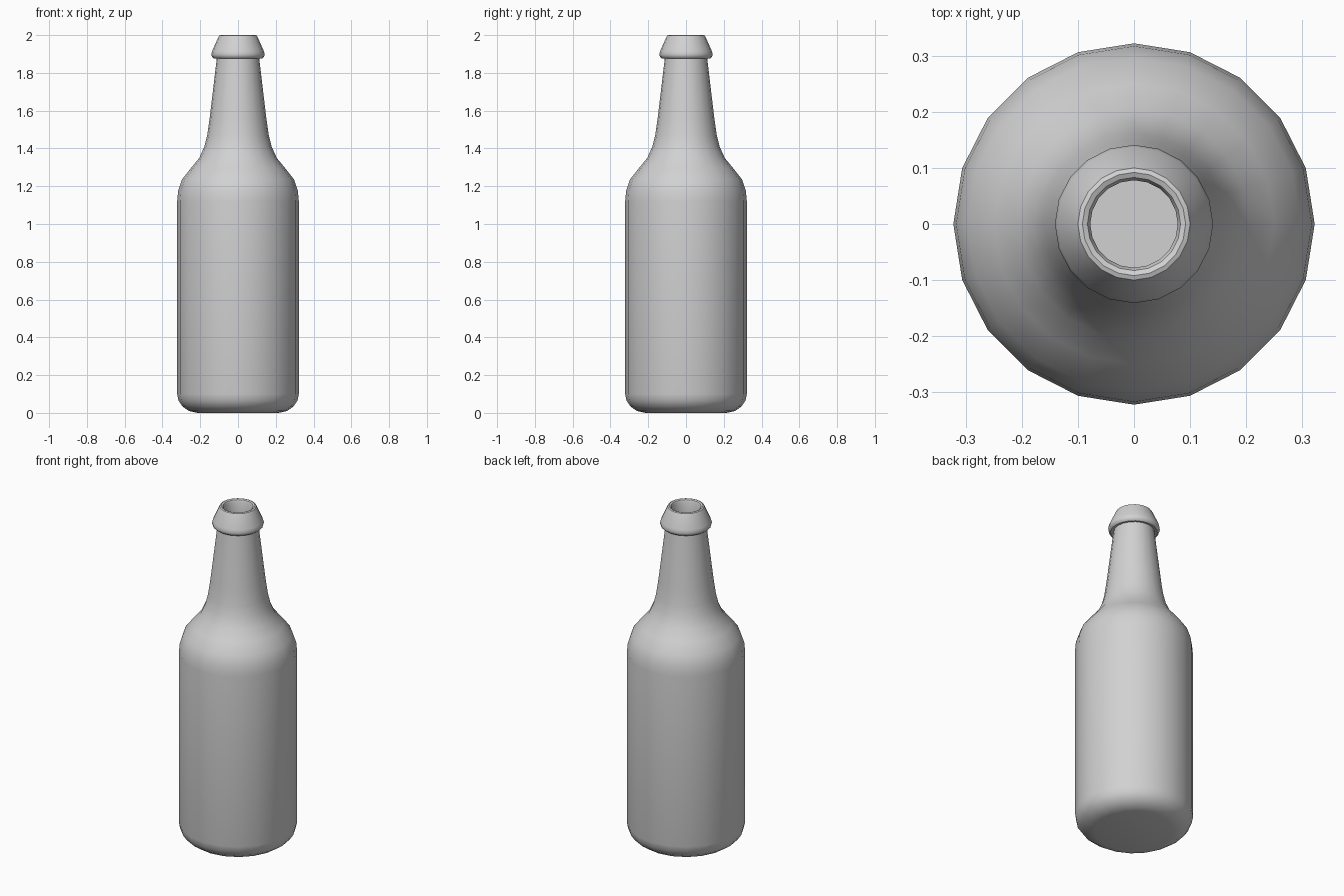
import bpy, bmesh, math
from mathutils import Vector

cube = bpy.data.objects.get("Cube")
if cube:
    bpy.data.objects.remove(cube, do_unlink=True)

SIDES = 20

# Single plain grey for the whole bottle
grey = bpy.data.materials.new("plain_grey")
grey.use_nodes = True
colour = (0.64, 0.64, 0.64, 1)
grey.diffuse_color = colour
grey.node_tree.nodes["Principled BSDF"].inputs["Base Color"].default_value = colour


def lathe(name, profile):
    """Spin a (radius, height) profile around the z axis."""
    bm = bmesh.new()
    verts = [bm.verts.new((r, 0, z)) for r, z in profile]
    edges = [bm.edges.new(pair) for pair in zip(verts, verts[1:])]
    bmesh.ops.spin(bm, geom=verts + edges, cent=Vector(), axis=(0, 0, 1),
                   angle=math.tau, steps=SIDES, use_merge=False)
    bmesh.ops.remove_doubles(bm, verts=bm.verts, dist=0.0005)
    bmesh.ops.recalc_face_normals(bm, faces=bm.faces)
    mesh = bpy.data.meshes.new(name)
    bm.to_mesh(mesh)
    bm.free()
    mesh.materials.append(grey)
    obj = bpy.data.objects.new(name, mesh)
    bpy.context.collection.objects.link(obj)
    bpy.ops.object.select_all(action="DESELECT")
    obj.select_set(True)
    bpy.context.view_layer.objects.active = obj
    bpy.ops.object.shade_smooth_by_angle(angle=math.radians(40))
    return obj


# Rounded base and straight body
base = [(0, 0), (0.215, 0), (0.26, 0.01), (0.295, 0.035), (0.315, 0.065), (0.322, 0.1)]

# Shoulder curving into the tapered neck
shoulder = [(0.322, 1.12), (0.317, 1.175), (0.297, 1.235), (0.25, 1.295),
            (0.205, 1.35), (0.178, 1.41), (0.163, 1.47), (0.15, 1.56), (0.112, 1.88)]

# Flared lip and mouth rim
lip = [(0.128, 1.877), (0.138, 1.885), (0.141, 1.898), (0.137, 1.915),
       (0.106, 1.985), (0.1, 1.997), (0.092, 2.0), (0.083, 1.996), (0.078, 1.985)]

# Hollow inside, down to the inner floor
inside = [(0.078, 1.88), (0.12, 1.56), (0.135, 1.46), (0.175, 1.34),
          (0.265, 1.22), (0.29, 1.12), (0.29, 0.1), (0.23, 0.03), (0, 0.03)]

lathe("bottle", base + shoulder + lip + inside)
